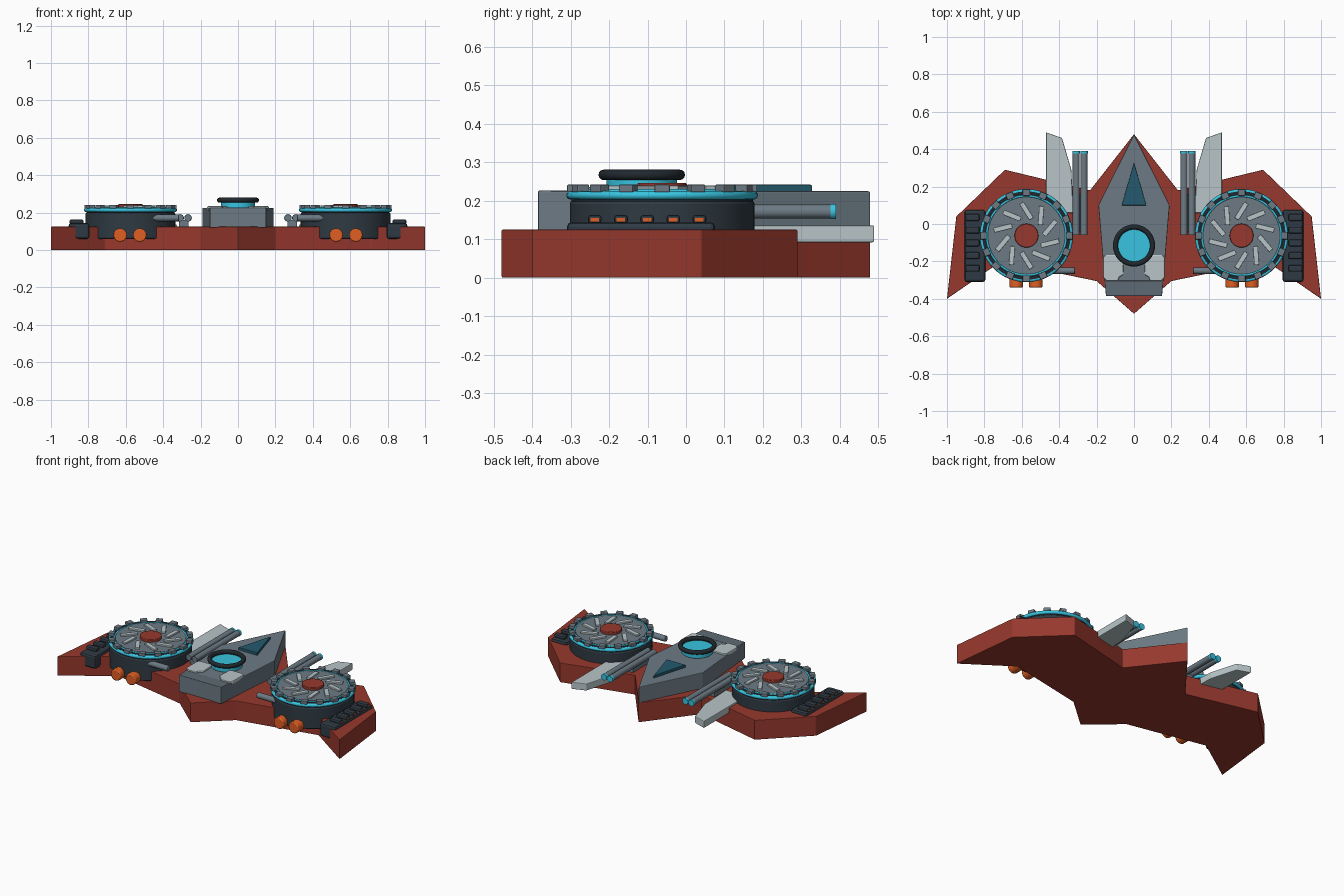
import bpy, bmesh
from math import pi, cos, sin, radians
from mathutils import Matrix

if "Cube" in bpy.data.objects:
    bpy.data.objects.remove(bpy.data.objects["Cube"])


def mat(name, hexcol):
    m = bpy.data.materials.new(name)
    rgb = [int(hexcol[i:i + 2], 16) / 255 for i in (0, 2, 4)]
    m.diffuse_color = [c / 12.92 if c < 0.04 else ((c + 0.055) / 1.055) ** 2.4 for c in rgb] + [1]
    m.use_nodes = True
    m.node_tree.nodes["Principled BSDF"].inputs["Base Color"].default_value = m.diffuse_color
    return m


RED, GREY = mat("red", "96382d"), mat("grey", "6c7a84")
DARK, BLACK = mat("dark", "2f3a43"), mat("black", "20282e")
CYAN, TEAL = mat("cyan", "38c4e0"), mat("teal", "245a6e")
LIGHT, ORANGE = mat("light", "b8c5c9"), mat("orange", "e05f24")


def finish(o, name, m, bevel=0, smooth=False):
    o.name = name
    o.data.materials.clear()
    o.data.materials.append(m)
    if bevel:
        b = o.modifiers.new("bevel", 'BEVEL')
        b.width, b.segments, b.limit_method = bevel, 2, 'ANGLE'
    if smooth:
        bpy.ops.object.select_all(action='DESELECT')
        o.select_set(True)
        bpy.context.view_layer.objects.active = o
        bpy.ops.object.shade_smooth_by_angle(angle=radians(35))
    return o


def plate(name, pts, z0, z1, m, bevel=0):
    """Extrude an outline in the xy plane from z0 to z1."""
    bm = bmesh.new()
    f = bm.faces.new([bm.verts.new((x, y, z0)) for x, y in pts])
    top = bmesh.ops.extrude_face_region(bm, geom=[f])["geom"]
    bmesh.ops.translate(bm, vec=(0, 0, z1 - z0),
                        verts=[v for v in top if isinstance(v, bmesh.types.BMVert)])
    bmesh.ops.recalc_face_normals(bm, faces=bm.faces[:])
    me = bpy.data.meshes.new(name)
    bm.to_mesh(me)
    bm.free()
    o = bpy.data.objects.new(name, me)
    bpy.context.collection.objects.link(o)
    return finish(o, name, m, bevel)


def box(name, c, size, m, rot=0, bevel=0):
    bpy.ops.mesh.primitive_cube_add(size=1)
    o = bpy.context.object
    o.data.transform(Matrix.Diagonal((*size, 1)))
    o.location, o.rotation_euler = c, (0, 0, rot)
    return finish(o, name, m, bevel)


def cyl(name, c, r, depth, m, axis='Z', sides=48, bevel=0):
    rot = {'X': (0, pi / 2, 0), 'Y': (pi / 2, 0, 0), 'Z': (0, 0, 0)}[axis]
    bpy.ops.mesh.primitive_cylinder_add(vertices=sides, radius=r, depth=depth, location=c, rotation=rot)
    return finish(bpy.context.object, name, m, bevel, True)


def ring(name, c, r, tube, m):
    bpy.ops.mesh.primitive_torus_add(major_radius=r, minor_radius=tube, major_segments=64,
                                     minor_segments=12, location=c)
    return finish(bpy.context.object, name, m, 0, True)


def mirrored(pts):
    """Complete a right-hand outline that starts and ends on x = 0."""
    return pts + [(-x, y) for x, y in reversed(pts[1:-1])]


# hull and central body
plate("wing_hull", mirrored([(0, .48), (.235, .18), (.69, .29), (.95, .04), (1, -.4),
                             (.71, -.2), (.2, -.305), (0, -.48)]), 0, .125, RED, .003)
plate("central_body", mirrored([(0, .48), (.19, .1), (.15, -.385), (0, -.385)]), .12, .225, GREY, .004)
box("rear_panel", (0, -.343, .215), (.3, .08, .024), mat("slate", "5c6a74"), 0, .003)
plate("nose_window", [(0, .328), (.066, .1), (-.066, .1)], .22, .242, TEAL, .002)

# cockpit canopy
cyl("canopy_glass", (0, -.115, .24), .092, .034, CYAN, bevel=.004)
ring("canopy_rim", (0, -.115, .267), .099, .0135, BLACK)

for s, side in ((-1, "left"), (1, "right")):
    # shoulder pads on the body
    pad = [(.06, -.165), (.15, -.165), (.165, -.18), (.165, -.285), (.145, -.305),
           (.085, -.305), (.08, -.285), (.055, -.27)]
    plate(f"{side}_pad", [(s * x, y) for x, y in pad], .212, .235, LIGHT, .006)

    # forward fin
    fin = [(.47, .49), (.385, .46), (.335, .29), (.325, .06), (.47, .06)]
    plate(f"{side}_fin", [(s * x, y) for x, y in fin], .092, .136, LIGHT, .004)

    # fan drum with its rims
    cx, cy = s * .575, -.062
    cyl(f"{side}_drum", (cx, cy, .13), .24, .14, DARK, sides=64, bevel=.008)
    cyl(f"{side}_drum_cap", (cx, cy, .21), .236, .03, BLACK, sides=64)
    ring(f"{side}_outer_rim", (cx, cy, .214), .238, .011, CYAN)
    ring(f"{side}_inner_rim", (cx, cy, .224), .212, .006, CYAN)
    cyl(f"{side}_fan_disc", (cx, cy, .216), .206, .026, GREY, sides=64)
    cyl(f"{side}_hub", (cx, cy, .232), .064, .028, RED, sides=24, bevel=.003)
    for i in range(16):
        a = i * pi / 8
        box(f"{side}_tooth_{i}", (cx + .23 * cos(a), cy + .23 * sin(a), .232),
            (.034, .04, .02), GREY, a, .003)
    for i in range(10):
        a = (i + .5) * pi / 5
        x, y = .132 * cos(a), .132 * sin(a)
        box(f"{side}_blade_{i}", (cx + s * x, cy + y, .232), (.1, .026, .014), LIGHT,
            s * (a - radians(32)), .002)

    # exhausts under the drum
    for i, x in enumerate((.525, .63)):
        cyl(f"{side}_exhaust_{i}", (s * x, -.25, .08), .036, .18, ORANGE, 'Y', 24, .006)

    # inner side nozzle
    cyl(f"{side}_nozzle", (s * .385, -.25, .172), .018, .14, GREY, 'X', 20, .004)

    # twin cannons on a mount
    box(f"{side}_cannon_mount", (s * .29, .06, .142), (.05, .2, .04), GREY, 0, .003)
    for i, x in enumerate((.267, .309)):
        cyl(f"{side}_cannon_{i}", (s * x, .16, .172), .0185, .44, GREY, 'Y', 24)
        cyl(f"{side}_cannon_tip_{i}", (s * x, .383, .172), .02, .014, CYAN, 'Y', 24)

    # wing-side pod with louvres
    box(f"{side}_pod", (s * .85, -.117, .102), (.11, .385, .084), DARK, 0, .012)
    for i in range(5):
        y = .035 - i * .068
        box(f"{side}_louvre_{i}", (s * .863, y, .152), (.075, .036, .022), DARK, 0, .008)
        box(f"{side}_louvre_lamp_{i}", (s * .893, y, .15), (.018, .022, .009), ORANGE)
